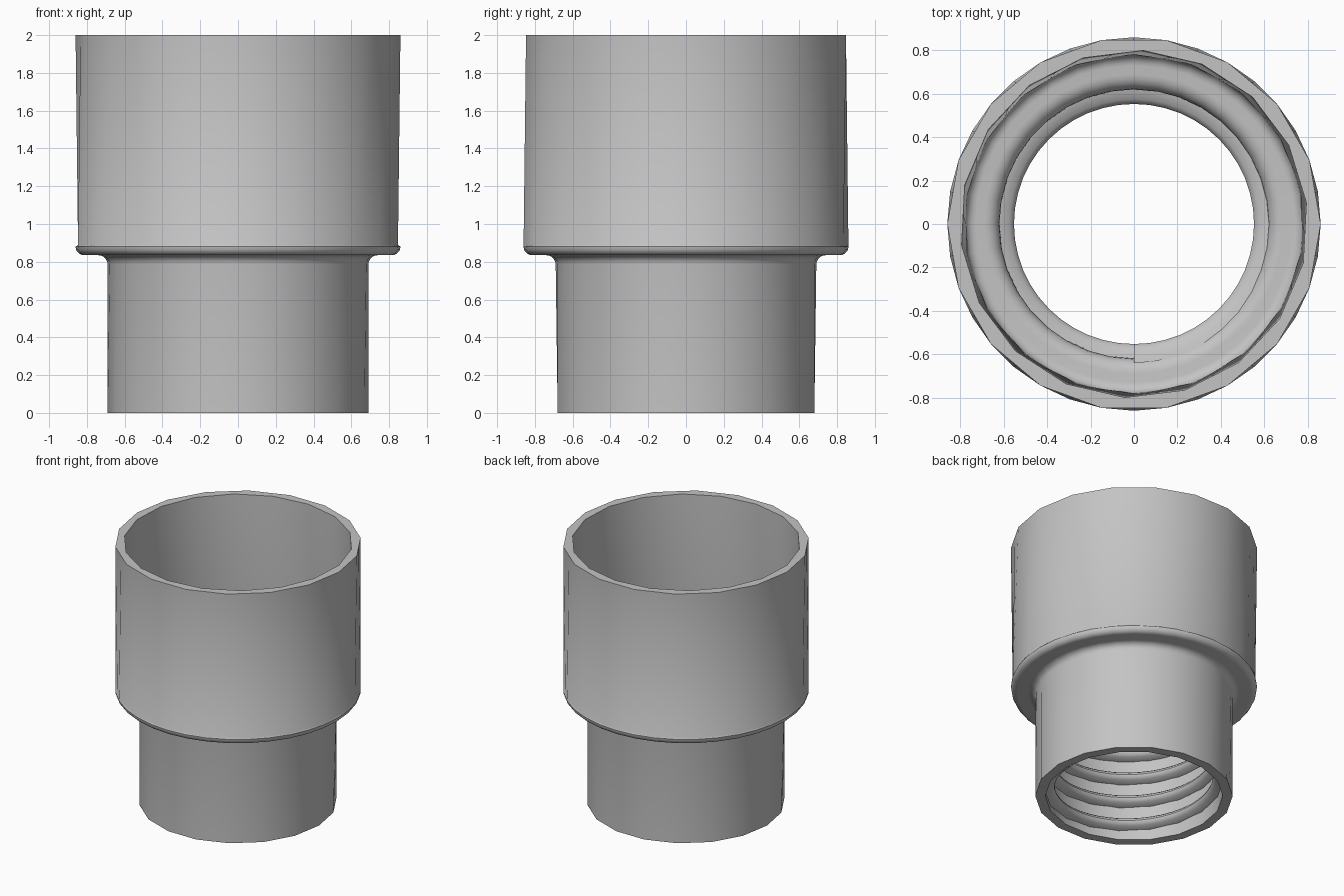
import bpy, bmesh
from math import cos, sin, pi, radians

cube = bpy.data.objects.get("Cube")
if cube:
    bpy.data.objects.remove(cube)

grey = bpy.data.materials.new("light grey plastic")
grey.use_nodes = True
colour = (0.55, 0.55, 0.55, 1)
grey.diffuse_color = colour
grey.node_tree.nodes["Principled BSDF"].inputs["Base Color"].default_value = colour

SEG = 36


def sweep(name, rings, closed, cap=False):
    """Bridge equal-length rings of points into one smooth-shaded object."""
    bm = bmesh.new()
    rows = [[bm.verts.new(p) for p in ring] for ring in rings]
    n = len(rows[0])
    pairs = list(zip(rows, rows[1:])) + ([(rows[-1], rows[0])] if closed else [])
    for a, b in pairs:
        for i in range(n):
            j = (i + 1) % n
            bm.faces.new((a[i], a[j], b[j], b[i]))
    if cap:
        bm.faces.new(rows[0])
        bm.faces.new(rows[-1])
    bmesh.ops.recalc_face_normals(bm, faces=bm.faces)
    mesh = bpy.data.meshes.new(name)
    bm.to_mesh(mesh)
    bm.free()
    mesh.materials.append(grey)
    obj = bpy.data.objects.new(name, mesh)
    bpy.context.collection.objects.link(obj)
    bpy.ops.object.select_all(action='DESELECT')
    obj.select_set(True)
    bpy.context.view_layer.objects.active = obj
    bpy.ops.object.shade_smooth_by_angle(angle=radians(35))
    return obj


def ring(r, z, flat=None, phase=0):
    """Circle; flat 0 or 1 pulls alternate points in to leave an 18-sided outline."""
    pts = []
    for i in range(SEG):
        a = 2 * pi * i / SEG + radians(phase)
        k = r * cos(pi / 18) if flat is not None and i % 2 != flat else r
        pts.append((k * cos(a), k * sin(a), z))
    return pts


def fillet(r, z, radius, start, end, steps=5):
    """Rings along a rounded corner of the profile, centred on (r, z)."""
    out = []
    for i in range(steps + 1):
        t = radians(start + (end - start) * i / steps)
        out.append(ring(r + radius * cos(t), z + radius * sin(t)))
    return out


# Stepped sleeve: up the outside, over the rim, down the inside
profile = [ring(0.69, 0, 0)]
profile += fillet(0.74, 0.785, 0.05, 180, 90)
profile += fillet(0.815, 0.88, 0.045, -90, 0)
profile += [ring(0.86, 0.89, 1), ring(0.86, 2, 0)]
profile += [ring(0.80, 2, 0, 7), ring(0.785, 0.96, 1)]
profile += fillet(0.73, 0.95, 0.05, 0, -90)
profile += fillet(0.69, 0.83, 0.07, 90, 180)
profile += [ring(0.62, 0, 0)]
sweep("stepped_sleeve", profile, closed=True)

# Internal screw thread: rounded ridge climbing clockwise
START, PITCH, TURNS = 0.055, 0.185, 4.25
section = [(0.64, -0.05), (0.61, -0.043), (0.575, -0.03), (0.558, -0.015), (0.553, 0),
           (0.558, 0.015), (0.575, 0.03), (0.61, 0.043), (0.64, 0.05)]
steps = int(TURNS * 48)
thread = []
for i in range(steps + 1):
    turn = TURNS * i / steps
    a = -2 * pi * turn
    thread.append([(r * cos(a), r * sin(a), START + PITCH * turn + h) for r, h in section])
sweep("inner_thread", thread, closed=False, cap=True)
